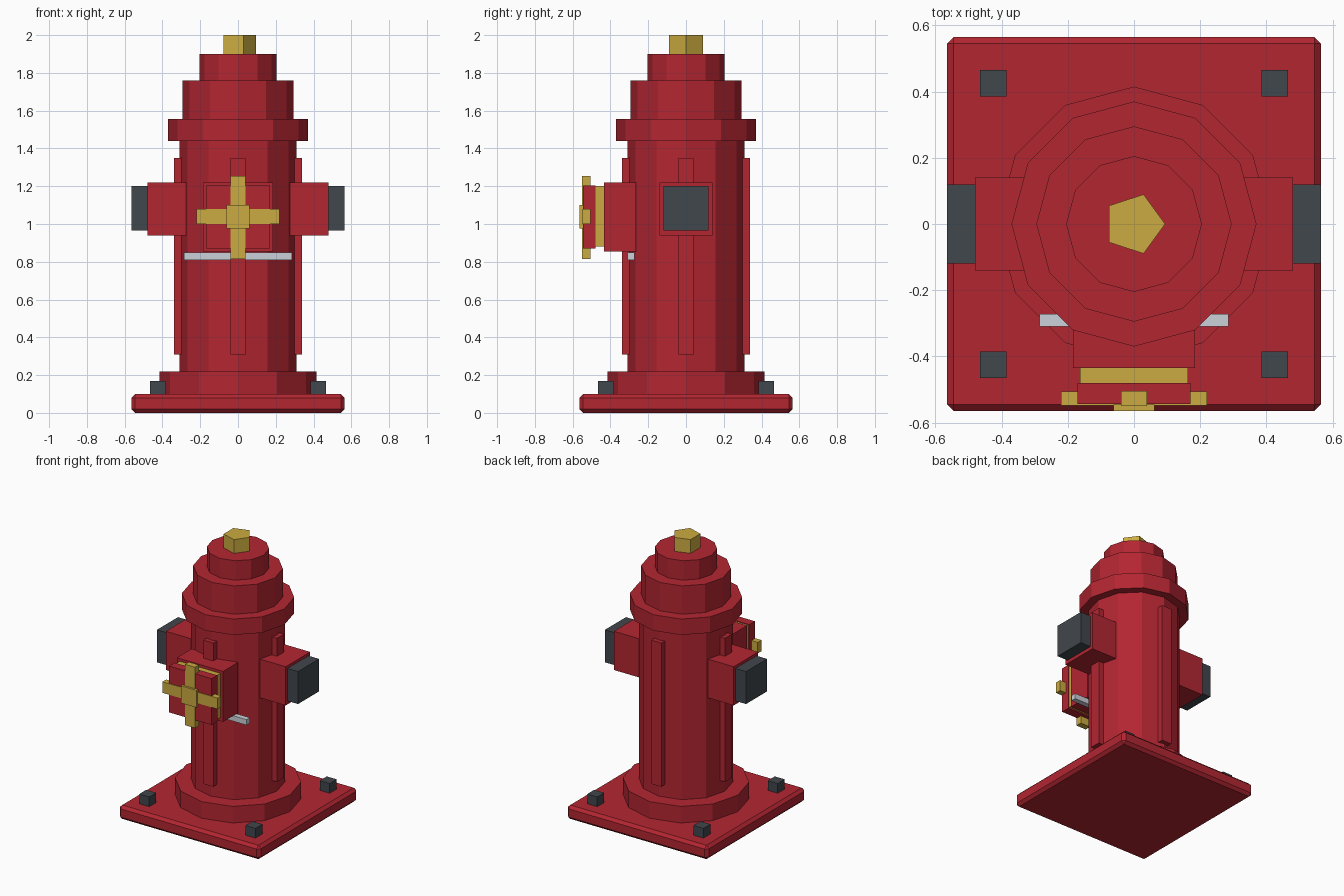
import bpy
import bmesh
from math import pi
from mathutils import Matrix, Vector

cube = bpy.data.objects.get("Cube")
if cube:
    bpy.data.objects.remove(cube, do_unlink=True)


def material(name, rgb):
    m = bpy.data.materials.new(name)
    m.use_nodes = True
    m.diffuse_color = (*rgb, 1)
    bsdf = next(n for n in m.node_tree.nodes if n.type == 'BSDF_PRINCIPLED')
    bsdf.inputs["Base Color"].default_value = (*rgb, 1)
    return m


RED = material("hydrant red", (0.45, 0.019, 0.031))
GOLD = material("brass", (0.6, 0.41, 0.052))
DARK = material("dark iron", (0.053, 0.063, 0.073))
SILVER = material("light steel", (0.6, 0.63, 0.69))


def finish(name, bm, mat):
    mesh = bpy.data.meshes.new(name)
    bm.to_mesh(mesh)
    bm.free()
    mesh.materials.append(mat)
    obj = bpy.data.objects.new(name, mesh)
    bpy.context.collection.objects.link(obj)
    return obj


def box(name, mat, x, y, z, turn=0.0):
    """Box from (low, high) ranges, turned about the vertical axis."""
    size = Vector((x[1] - x[0], y[1] - y[0], z[1] - z[0]))
    mid = Vector((sum(x), sum(y), sum(z))) / 2
    bm = bmesh.new()
    bmesh.ops.create_cube(bm, size=1, matrix=Matrix.Rotation(turn, 4, 'Z')
                          @ Matrix.Translation(mid) @ Matrix.Diagonal(size).to_4x4())
    return finish(name, bm, mat)


def drum(name, mat, radius, low, high, sides=12):
    """Upright prism with one corner pointing to +x."""
    bm = bmesh.new()
    bmesh.ops.create_cone(bm, cap_ends=True, segments=sides, radius1=radius,
                          radius2=radius, depth=high - low,
                          matrix=Matrix.Translation((0, 0, (low + high) / 2))
                          @ Matrix.Rotation(-pi / 2, 4, 'Z'))
    return finish(name, bm, mat)


def span(half):
    return (-half, half)


# Chamfered ground plate
plate = box("base_plate", RED, span(0.565), span(0.565), (0, 0.1))
bevel = plate.modifiers.new("chamfer", 'BEVEL')
bevel.width = 0.02
bevel.segments = 1

# Stacked barrel and bonnet
drum("base_flange", RED, 0.415, 0.1, 0.22)
drum("barrel", RED, 0.31, 0.22, 1.44)
drum("collar", RED, 0.37, 1.44, 1.555)
drum("bonnet", RED, 0.295, 1.555, 1.76)
drum("bonnet_top", RED, 0.205, 1.76, 1.9)
drum("operating_nut", GOLD, 0.094, 1.9, 2.0, sides=5)

# Ribs on four sides of the barrel
for i, side in enumerate(("front", "left", "back", "right")):
    box(side + "_rib", RED, span(0.04), (-0.34, -0.28), (0.31, 1.35), i * pi / 2)

# Side outlets with dark caps
for side, turn in (("left", 0), ("right", pi)):
    box(side + "_outlet", RED, (0.275, 0.48), span(0.14), (0.94, 1.22), turn)
    box(side + "_outlet_cap", DARK, (0.48, 0.565), span(0.12), (0.965, 1.2), turn)

# Anchor bolts
for sx, x_name in ((1, "left"), (-1, "right")):
    for sy, y_name in ((-1, "front"), (1, "back")):
        cx, cy = 0.425 * sx, 0.425 * sy
        box(f"{y_name}_{x_name}_bolt", DARK, (cx - 0.04, cx + 0.04),
            (cy - 0.04, cy + 0.04), (0.1, 0.17))

# Front outlet, sealing ring and cap
box("front_outlet", RED, span(0.185), (-0.435, -0.265), (0.855, 1.22))
box("front_ring", GOLD, span(0.163), (-0.48, -0.435), (0.88, 1.2))
box("front_cap", RED, span(0.17), (-0.544, -0.48), (0.87, 1.205))

# Cross handle
box("handle_upright", GOLD, span(0.04), (-0.55, -0.505), (0.815, 1.255))
box("handle_crossbar", GOLD, span(0.22), (-0.549, -0.506), (1.0, 1.08))
box("handle_hub", GOLD, span(0.062), (-0.565, -0.545), (0.975, 1.1))

# Steel retaining bar under the front outlet
box("retaining_bar", SILVER, span(0.285), (-0.31, -0.272), (0.81, 0.85))
